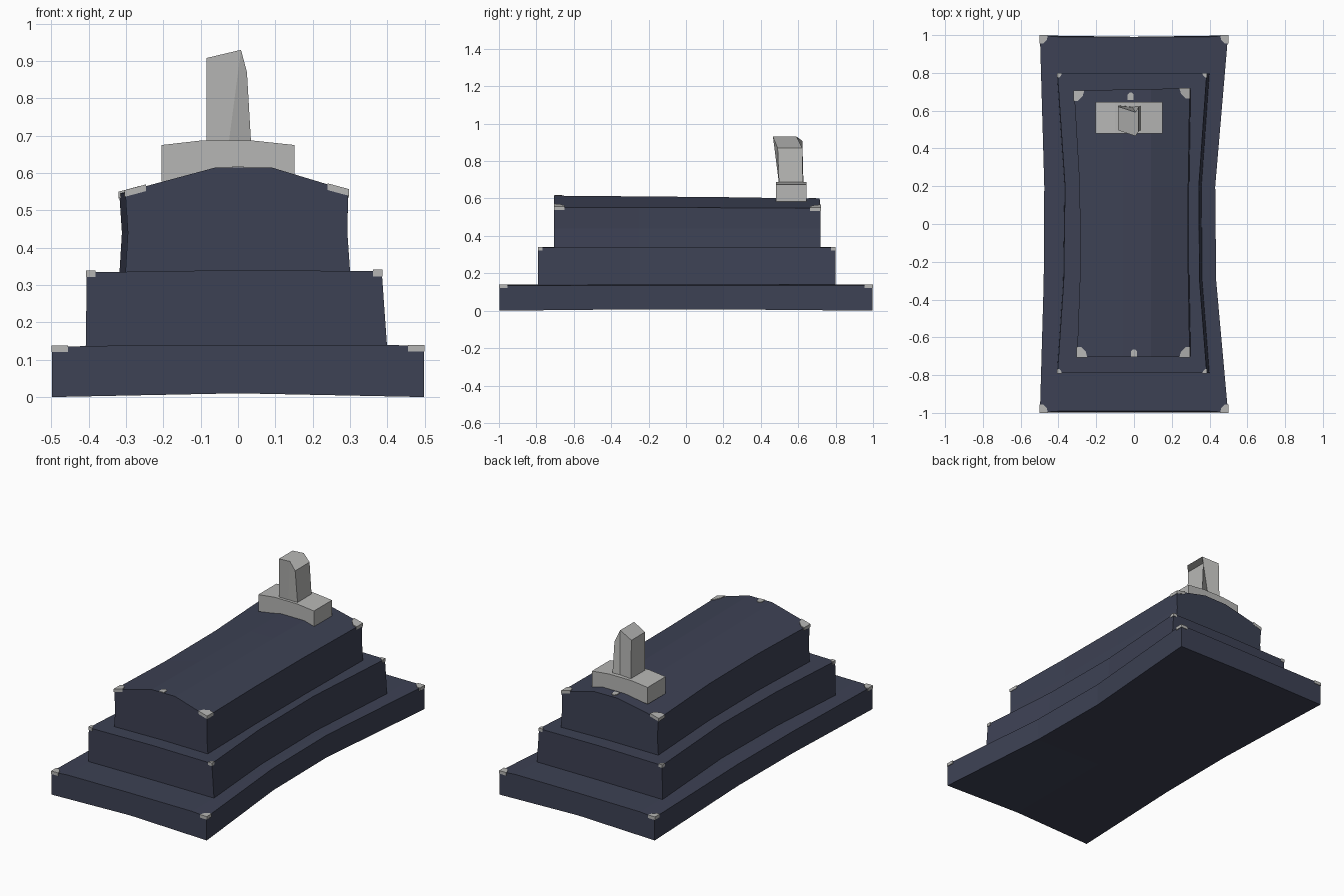
import bpy, bmesh


def material(name, rgb):
    m = bpy.data.materials.new(name)
    m.diffuse_color = (*rgb, 1)
    return m


DARK = material("dark slate", (0.046, 0.053, 0.088))
PALE = material("pale stone", (0.47, 0.47, 0.46))


def loft(name, rings, mat):
    """Skin matching rings of 3D points and cap both ends."""
    bm = bmesh.new()
    vs = [[bm.verts.new(p) for p in ring] for ring in rings]
    n = len(vs[0])
    for a, b in zip(vs, vs[1:]):
        for i in range(n):
            j = (i + 1) % n
            bm.faces.new((a[i], a[j], b[j], b[i]))
    bm.faces.new(vs[0])
    bm.faces.new(vs[-1])
    bmesh.ops.recalc_face_normals(bm, faces=bm.faces)
    me = bpy.data.meshes.new(name)
    bm.to_mesh(me)
    bm.free()
    me.materials.append(mat)
    ob = bpy.data.objects.new(name, me)
    bpy.context.collection.objects.link(ob)
    return ob


# Bottom slab: waisted along its length, slightly arched underneath
rings = []
for y, l, r, lift in ((-0.998, -0.498, 0.498, 0), (-0.3, -0.478, 0.435, 0.007),
                      (0.2, -0.475, 0.43, 0.007), (0.998, -0.498, 0.498, 0)):
    yc = y * 0.993
    rings.append([(l, y, lift), (0, yc, 0.01), (r, y, lift),
                  (r, y, 0.136), (0.4, yc, 0.14), (0, yc, 0.14), (-0.4, yc, 0.137), (l, y, 0.133)])
loft("bottom_slab", rings, DARK)

# Middle step: narrower at the top, waisted
rings = []
for y, l, r in ((-0.79, -0.408, 0.4), (-0.3, -0.375, 0.362),
                (0.2, -0.368, 0.358), (0.798, -0.408, 0.4)):
    rings.append([(l, y, 0.125), (r, y, 0.125), (r - 0.015, y, 0.337),
                  (0, y, 0.34), (l + 0.003, y, 0.334)])
loft("middle_step", rings, DARK)

# Top block with arched lid
rings = []
for y, l, r, drop in ((-0.705, -0.302, 0.295, 0), (-0.25, -0.285, 0.287, 0.004),
                      (0.2, -0.288, 0.287, 0.008), (0.713, -0.318, 0.295, 0.016)):
    s = 0.02 if y > 0.5 else 0
    rings.append([(x, y + s * x, z) for x, z in (
        (l, 0.325), (r + 0.006, 0.325), (r - 0.002, 0.44), (r, 0.553 - drop / 3),
        (0.09, 0.615 - drop), (-0.06, 0.615 - drop), (l, 0.55 - drop / 4), (l + 0.007, 0.44))])
loft("top_block", rings, DARK)


# Pale worn corners, set just proud of the slabs
def worn_corner(name, x, y, z, size, slope=0.0):
    sx, sy = (1 if x > 0 else -1), (1 if y > 0 else -1)
    outline = ((0, 0), (size, 0), (size * 0.85, size * 0.55), (size * 0.4, size), (0, size))
    rings = [[(x + sx * 0.002 - sx * u, y + sy * 0.002 - sy * v, z + slope * u + dz)
              for u, v in outline] for dz in (-0.014, 0.004)]
    loft(name, rings, PALE)


corners = {
    "slab_corner": (((-0.498, -0.998, 0.134), (0.498, -0.998, 0.136),
                     (-0.498, 0.998, 0.134), (0.498, 0.998, 0.136)), 0.045, 0),
    "step_corner": (((-0.405, -0.79, 0.335), (0.385, -0.79, 0.337),
                     (-0.405, 0.798, 0.335), (0.385, 0.798, 0.337)), 0.025, 0),
    "lid_corner": (((-0.302, -0.705, 0.55), (0.295, -0.705, 0.553),
                    (-0.318, 0.706, 0.546), (0.295, 0.719, 0.548)), 0.057, 0.27),
}
for name, (points, size, slope) in corners.items():
    for p in points:
        worn_corner(name, *p, size, slope)

# Small pale chips at the middle of each lid end
for x, y, z in ((0.0, -0.685, 0.613), (-0.018, 0.675, 0.598)):
    loft("lid_chip", [[(x + u, y + v, z + dz) for u, v in (
        (-0.016, -0.019), (0.016, -0.019), (0.016, 0.01), (0.006, 0.021), (-0.006, 0.021), (-0.016, 0.01))]
        for dz in (-0.005, 0.005)], PALE)

# Curved plinth saddled over the lid
section = ((-0.205, 0.577), (-0.06, 0.6), (0.09, 0.6), (0.152, 0.577),
           (0.152, 0.675), (0.04, 0.687), (-0.1, 0.687), (-0.205, 0.675))
loft("headstone_plinth", [[(x, y, z) for x, z in section] for y in (0.48, 0.645)], PALE)

# Broken upright stone
loft("headstone", [
    [(-0.085, 0.497, 0.68), (-0.025, 0.497, 0.68), (0.035, 0.497, 0.68),
     (0.035, 0.625, 0.68), (-0.01, 0.62, 0.68), (-0.085, 0.628, 0.68)],
    [(-0.085, 0.497, 0.908), (0.008, 0.465, 0.93), (0.024, 0.49, 0.87),
     (0.024, 0.622, 0.87), (0.008, 0.592, 0.93), (-0.085, 0.622, 0.908)],
], PALE)
